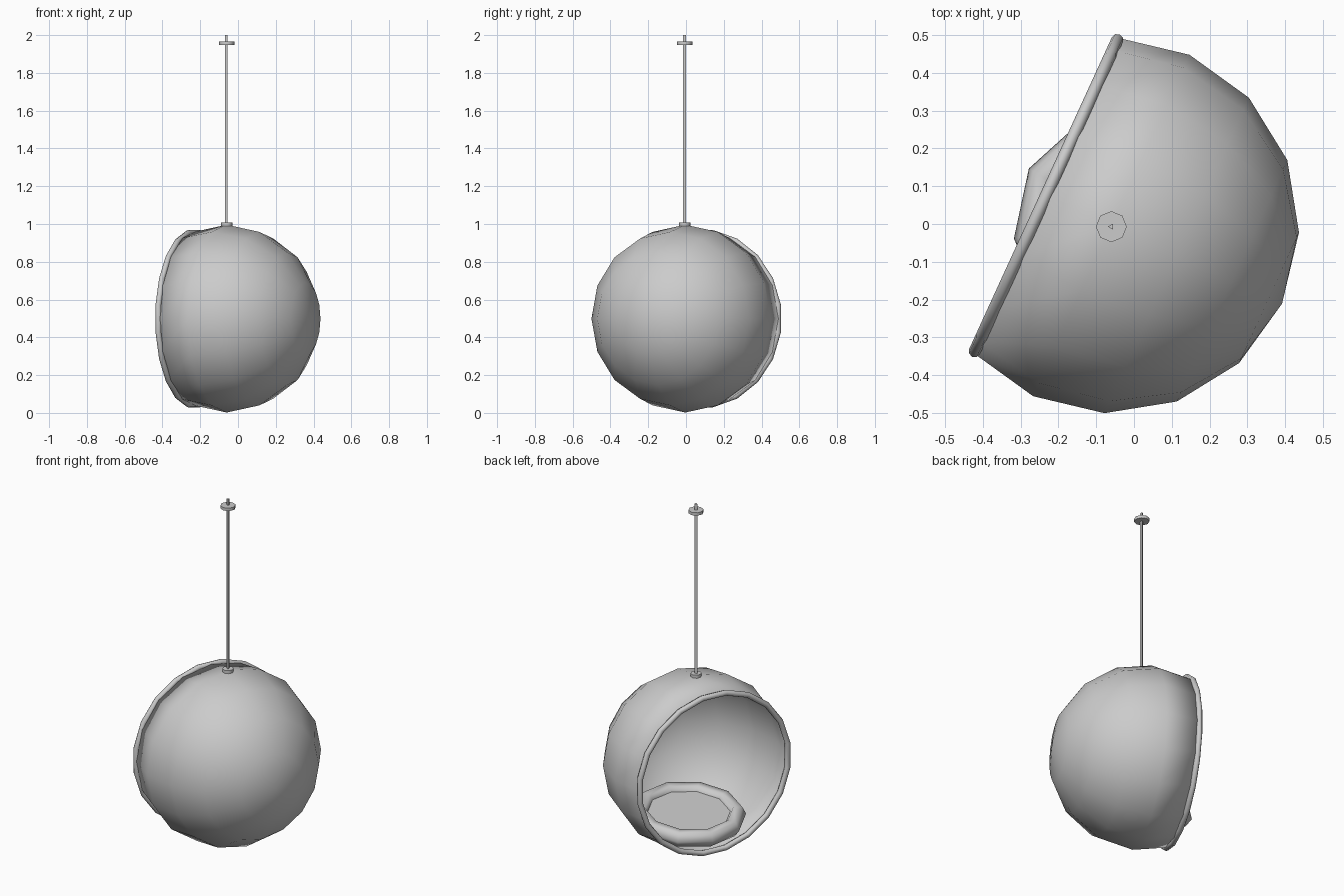
import bpy, bmesh
from math import cos, sin, pi, radians
from mathutils import Matrix, Vector

cube = bpy.data.objects.get("Cube")
if cube:
    bpy.data.objects.remove(cube)

grey = bpy.data.materials.new("plain_grey")
grey.use_nodes = True
grey.diffuse_color = (0.6, 0.6, 0.6, 1)
grey.node_tree.nodes["Principled BSDF"].inputs["Base Color"].default_value = (0.6, 0.6, 0.6, 1)

CENTRE = Vector((-0.06, -0.004, 0.499))
RADIUS = 0.497
OPENING = radians(155.4)        # heading of the open side
CUT = radians(112.5)            # where the sphere is cut, from its closed pole


def frame(origin, x_axis, z_axis):
    """Matrix placing local x and z along the given directions."""
    m = Matrix((x_axis, z_axis.cross(x_axis), z_axis)).transposed().to_4x4()
    return Matrix.Translation(origin) @ m


def add(name, bm, matrix, angle=None):
    bmesh.ops.recalc_face_normals(bm, faces=bm.faces)
    mesh = bpy.data.meshes.new(name)
    bm.to_mesh(mesh)
    bm.free()
    mesh.materials.append(grey)
    ob = bpy.data.objects.new(name, mesh)
    ob.matrix_world = matrix
    bpy.context.collection.objects.link(ob)
    bpy.ops.object.select_all(action="DESELECT")
    ob.select_set(True)
    bpy.context.view_layer.objects.active = ob
    if angle:
        bpy.ops.object.shade_smooth_by_angle(angle=radians(angle))
    else:
        bpy.ops.object.shade_smooth()
    return ob


def torus(name, major, minor, around, sides, start, matrix):
    bm = bmesh.new()
    loops = []
    for i in range(around):
        a = start + 2 * pi * i / around
        loop = []
        for j in range(sides):
            b = 2 * pi * j / sides
            r = major + minor * cos(b)
            loop.append(bm.verts.new((r * cos(a), r * sin(a), minor * sin(b))))
        loops.append(loop)
    for i in range(around):
        p, q = loops[i], loops[(i + 1) % around]
        for j in range(sides):
            k = (j + 1) % sides
            bm.faces.new((p[j], q[j], q[k], p[k]))
    return add(name, bm, matrix)


def cylinder(name, radius, sides, depth, matrix):
    bm = bmesh.new()
    bmesh.ops.create_cone(bm, cap_ends=True, segments=sides, radius1=radius,
                          radius2=radius, depth=depth)
    return add(name, bm, matrix, 50)


up = Vector((0, 0, 1))
out = Vector((cos(OPENING), sin(OPENING), 0))

# Sphere shell, cut open on one side
bm = bmesh.new()
bmesh.ops.create_uvsphere(bm, u_segments=16, v_segments=8, radius=RADIUS)
gone = [v for v in bm.verts if v.co.z < RADIUS * cos(CUT) - 0.01]
bmesh.ops.delete(bm, geom=gone, context="VERTS")
shell = add("sphere_shell", bm, frame(CENTRE, up, -out))
thick = shell.modifiers.new("thickness", "SOLIDIFY")
thick.thickness = 0.006
thick.offset = -1

# Tube around the opening
torus("opening_rim", RADIUS * sin(CUT), 0.016, 20, 8, pi / 20,
      frame(CENTRE - out * RADIUS * cos(CUT), up, out))

# Seat cushion, tipped slightly towards the opening
tilt = Matrix.Rotation(radians(6), 4, up.cross(out))
seat = Matrix.Translation((-0.014, -0.006, 0.168)) @ tilt
torus("cushion_ring", 0.26, 0.047, 10, 6, radians(150), seat)
cylinder("cushion_pad", 0.26, 10, 0.03,
         seat @ Matrix.Rotation(radians(150), 4, "Z"))

# Hanging rod with its lower collar and ceiling plate
for name, radius, sides, low, high, turn in (
        ("hanging_rod", 0.009, 3, 0.98, 2.0, 90),
        ("lower_collar", 0.03, 8, 0.99, 1.008, 0),
        ("ceiling_plate", 0.041, 8, 1.948, 1.965, 0)):
    place = Matrix.Translation((CENTRE.x, -0.007, (low + high) / 2))
    cylinder(name, radius, sides, high - low,
             place @ Matrix.Rotation(radians(turn), 4, "Z"))
